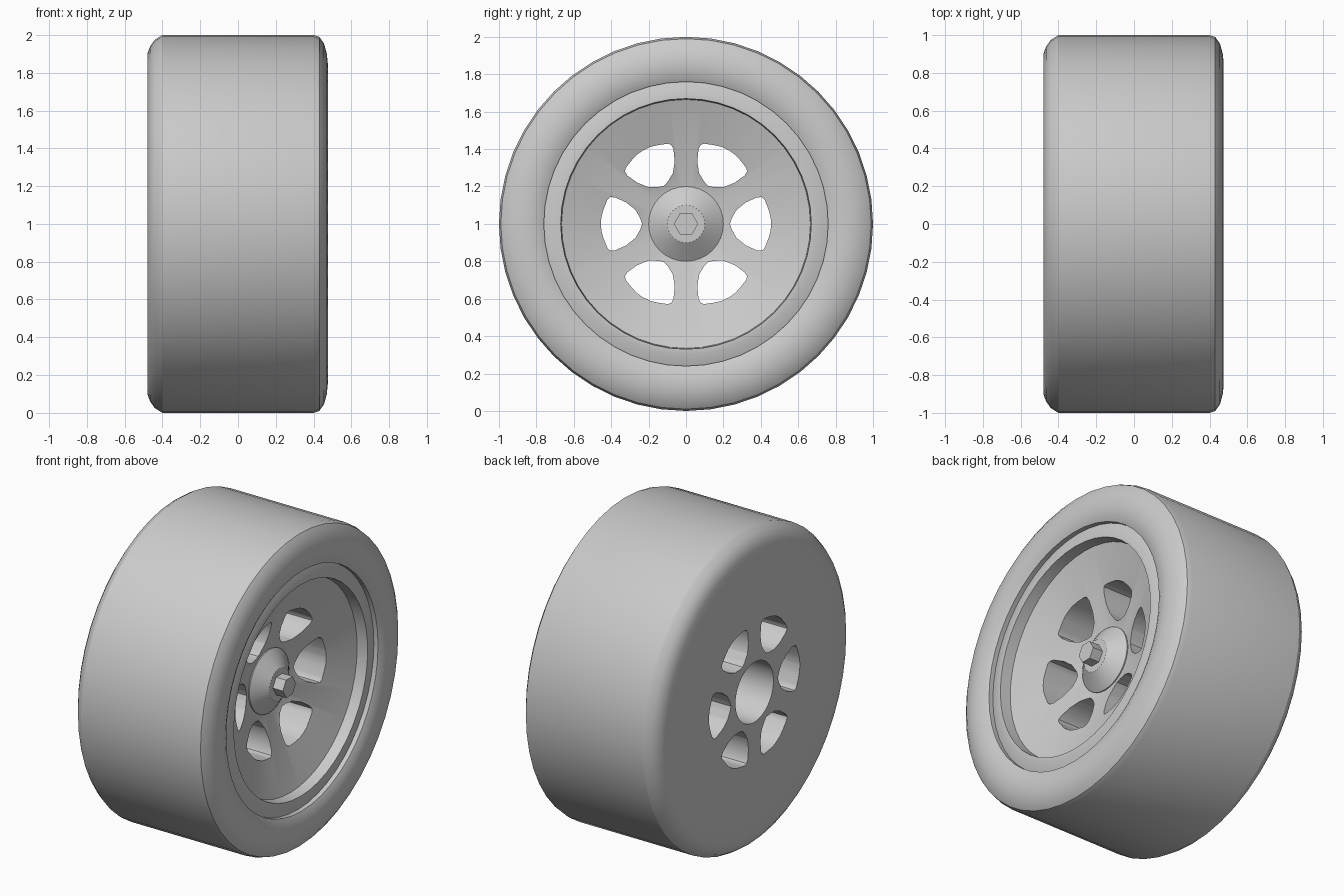
import bpy, bmesh, math
from mathutils import Matrix, Vector

cube = bpy.data.objects.get("Cube")
if cube:
    bpy.data.objects.remove(cube, do_unlink=True)

grey = bpy.data.materials.new("plain grey")
grey.use_nodes = True
grey.diffuse_color = (0.6, 0.6, 0.6, 1)
grey.node_tree.nodes["Principled BSDF"].inputs["Base Color"].default_value = (0.6, 0.6, 0.6, 1)

AXLE = Vector((0, 0, 1))


def finish(bm, name):
    bmesh.ops.remove_doubles(bm, verts=bm.verts, dist=1e-5)
    bmesh.ops.recalc_face_normals(bm, faces=bm.faces)
    mesh = bpy.data.meshes.new(name)
    bm.to_mesh(mesh)
    bm.free()
    mesh.materials.append(grey)
    obj = bpy.data.objects.new(name, mesh)
    obj.location = AXLE
    bpy.context.collection.objects.link(obj)
    return obj


def lathe(name, profile, steps=48):
    """Spin (x, radius) points around the x axis."""
    bm = bmesh.new()
    verts = [bm.verts.new((x, 0, r)) for x, r in profile]
    edges = [bm.edges.new(pair) for pair in zip(verts, verts[1:])]
    bmesh.ops.spin(bm, geom=verts + edges, axis=(1, 0, 0), cent=(0, 0, 0),
                   angle=math.tau, steps=steps, use_merge=True)
    return finish(bm, name)


def smooth(obj, angle=30):
    bpy.ops.object.select_all(action='DESELECT')
    obj.select_set(True)
    bpy.context.view_layer.objects.active = obj
    bpy.ops.object.shade_smooth_by_angle(angle=math.radians(angle))


# Tyre: rounded shoulders, open side on +x
tyre = lathe("tyre", [
    (-0.48, 0.76), (-0.48, 0.90), (-0.465, 0.94), (-0.44, 0.975), (-0.40, 1.0),
    (0.40, 1.0), (0.43, 0.99), (0.455, 0.955), (0.47, 0.90), (0.475, 0.85),
    (0.465, 0.79), (0.45, 0.76), (-0.48, 0.76)])

# Rim: stepped lip, conical dish, flat back with a blind bore
rim = lathe("rim", [
    (-0.48, 0.762), (0.42, 0.762), (0.44, 0.70), (0.44, 0.67), (0.37, 0.665),
    (0.21, 0.19), (0.21, 0), (0.15, 0), (0.15, 0.19), (-0.48, 0.19), (-0.48, 0.762)])

# Six rounded windows through the rim
half = [(0.235, 0), (0.245, 0.03), (0.27, 0.075), (0.32, 0.115), (0.38, 0.142),
        (0.405, 0.143), (0.42, 0.13), (0.44, 0.08), (0.452, 0.04), (0.455, 0)]
outline = half + [(y, -z) for y, z in half[-2:0:-1]]
bm = bmesh.new()
for i in range(6):
    turn = Matrix.Rotation(math.radians(60 * i), 4, 'X')
    face = bm.faces.new([bm.verts.new(turn @ Vector((-0.6, y, z))) for y, z in outline])
    made = bmesh.ops.extrude_face_region(bm, geom=[face])["geom"]
    bmesh.ops.translate(bm, vec=(1.2, 0, 0),
                        verts=[v for v in made if isinstance(v, bmesh.types.BMVert)])
cutter = finish(bm, "window_cutter")
cutter.hide_render = True
cutter.hide_viewport = True
cut = rim.modifiers.new("windows", 'BOOLEAN')
cut.operation = 'DIFFERENCE'
cut.solver = 'EXACT'
cut.object = cutter

# Apply the cut so shading is set on the finished faces
bpy.context.view_layer.update()
cut_mesh = bpy.data.meshes.new_from_object(
    rim.evaluated_get(bpy.context.evaluated_depsgraph_get()))
rim.modifiers.clear()
rim.data = cut_mesh
bpy.data.objects.remove(cutter, do_unlink=True)

# Hub cone and hexagonal nut
hub = lathe("hub_cone", [(0.20, 0), (0.20, 0.2), (0.22, 0.2), (0.29, 0.1), (0.29, 0)], 32)
nut = lathe("hex_nut", [(0.28, 0), (0.28, 0.065), (0.36, 0.065), (0.36, 0)], 6)
nut.rotation_euler.x = math.radians(30)

for part in (tyre, rim, hub):
    smooth(part)
